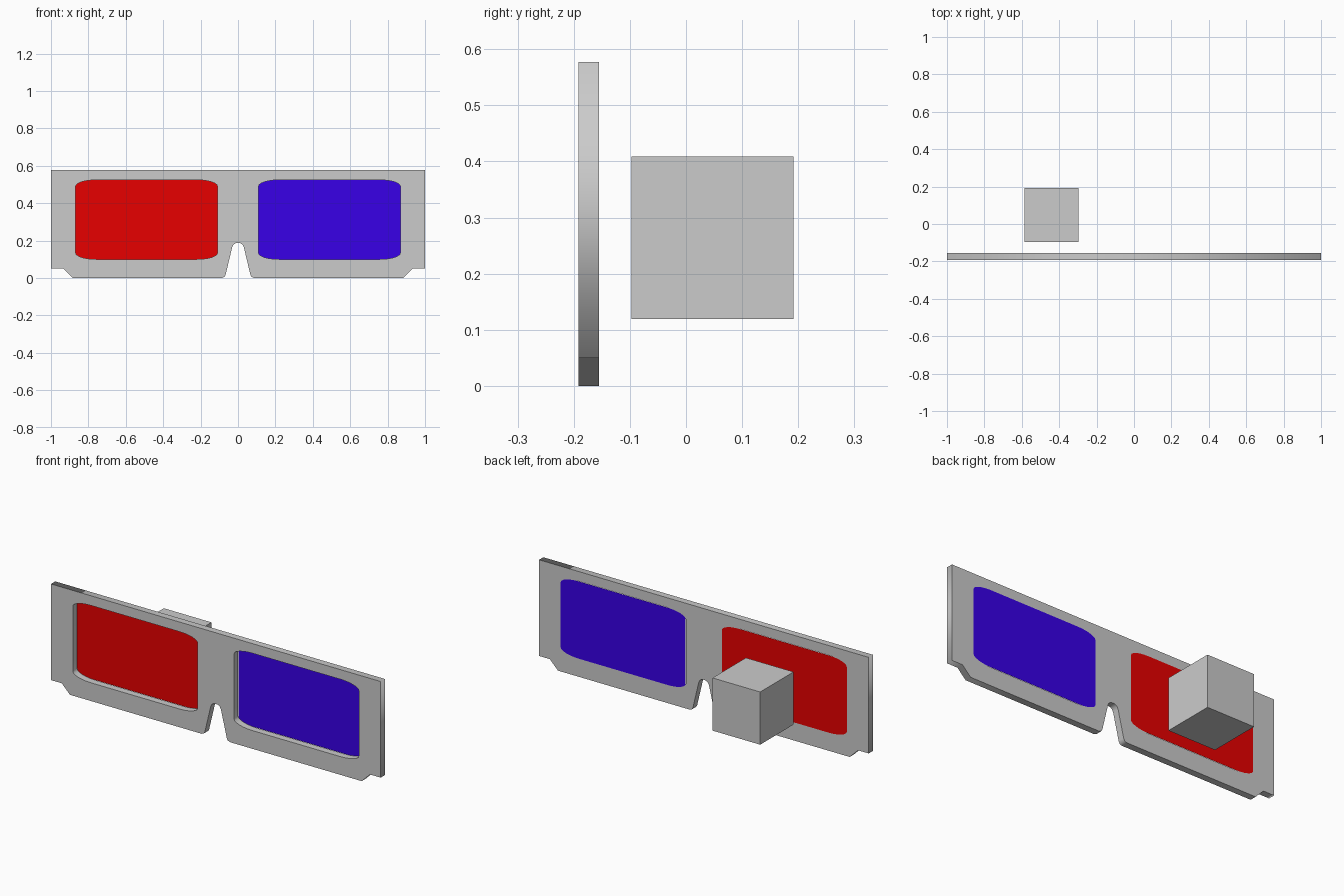
import bpy, bmesh, math

if "Cube" in bpy.data.objects:
    bpy.data.objects.remove(bpy.data.objects["Cube"])

Y_FRONT, Y_BACK, Y_LENS = -0.192, -0.155, -0.1535
X0, X1, Z0, Z1 = 0.11, 0.868, 0.10, 0.524     # lens opening (right side)
RX, RZ = 0.11, 0.034                          # elliptical corner radii
STEPS = 6


def corner_arcs():
    """Four (square corner, arc points) pairs, counter-clockwise."""
    arcs = []
    for k, (sx, sz) in enumerate([(1, 1), (-1, 1), (-1, -1), (1, -1)]):
        px, pz = (X1 if sx > 0 else X0), (Z1 if sz > 0 else Z0)
        cx, cz = px - sx * RX, pz - sz * RZ
        arc = []
        for i in range(STEPS + 1):
            a = math.pi / 2 * (k + i / STEPS)
            arc.append((cx + RX * math.cos(a), cz + RZ * math.sin(a)))
        arcs.append(((px, pz), arc))
    return arcs


def material(name, color):
    m = bpy.data.materials.new(name)
    m.diffuse_color = color
    m.use_nodes = True
    m.node_tree.nodes["Principled BSDF"].inputs["Base Color"].default_value = m.diffuse_color
    return m


def add_spline(curve, pts):
    s = curve.splines.new('POLY')
    s.points.add(len(pts) - 1)
    for p, (x, z) in zip(s.points, pts):
        p.co = (x, z, 0, 1)
    s.use_cyclic_u = True


# Frame: outline with nose notch and clipped lower corners, two rounded windows
half = [(0.012, 0.186), (0.024, 0.178), (0.031, 0.165), (0.066, 0.018),
        (0.072, 0.006), (0.085, 0.0), (0.885, 0.0), (0.935, 0.05),
        (1.0, 0.05), (1.0, 0.577)]
outline = half + [(-x, z) for x, z in reversed(half)]
window = [p for _, arc in corner_arcs() for p in arc]

curve = bpy.data.curves.new("frame", 'CURVE')
curve.dimensions = '2D'
curve.fill_mode = 'BOTH'
curve.extrude = (Y_BACK - Y_FRONT) / 2
add_spline(curve, outline)
for side in (1, -1):
    add_spline(curve, [(side * x, z) for x, z in window])
frame = bpy.data.objects.new("frame", curve)
bpy.context.collection.objects.link(frame)
frame.rotation_euler.x = math.pi / 2
frame.location.y = (Y_FRONT + Y_BACK) / 2
bpy.context.view_layer.objects.active = frame
frame.select_set(True)
bpy.ops.object.convert(target='MESH')


# Lenses: thin sheets on the back, coloured window with grey square corners
def lens(name, side, color):
    bm = bmesh.new()

    def vert(p):
        return bm.verts.new((side * p[0], Y_LENS, p[1]))

    ring = []
    for corner, arc in corner_arcs():
        vs = [vert(p) for p in arc]
        c = vert(corner)
        for a, b in zip(vs, vs[1:]):
            bm.faces.new((c, a, b)).material_index = 1
        ring += vs
    bm.faces.new(ring)
    for f in bm.faces:
        f.normal_update()
        if f.normal.y < 0:
            f.normal_flip()
    me = bpy.data.meshes.new(name)
    bm.to_mesh(me)
    bm.free()
    me.materials.append(material(name + "_colour", color))
    me.materials.append(grey)
    bpy.context.collection.objects.link(bpy.data.objects.new(name, me))


grey = material("lens_corner_grey", (0.8, 0.8, 0.8, 1))
lens("red_lens", -1, (0.8, 0.0, 0.0, 1))
lens("blue_lens", 1, (0.04, 0.0, 0.8, 1))

# Loose cube behind the red lens
bpy.ops.mesh.primitive_cube_add(size=0.289, location=(-0.44, 0.0475, 0.264))
bpy.context.object.name = "cube_block"
